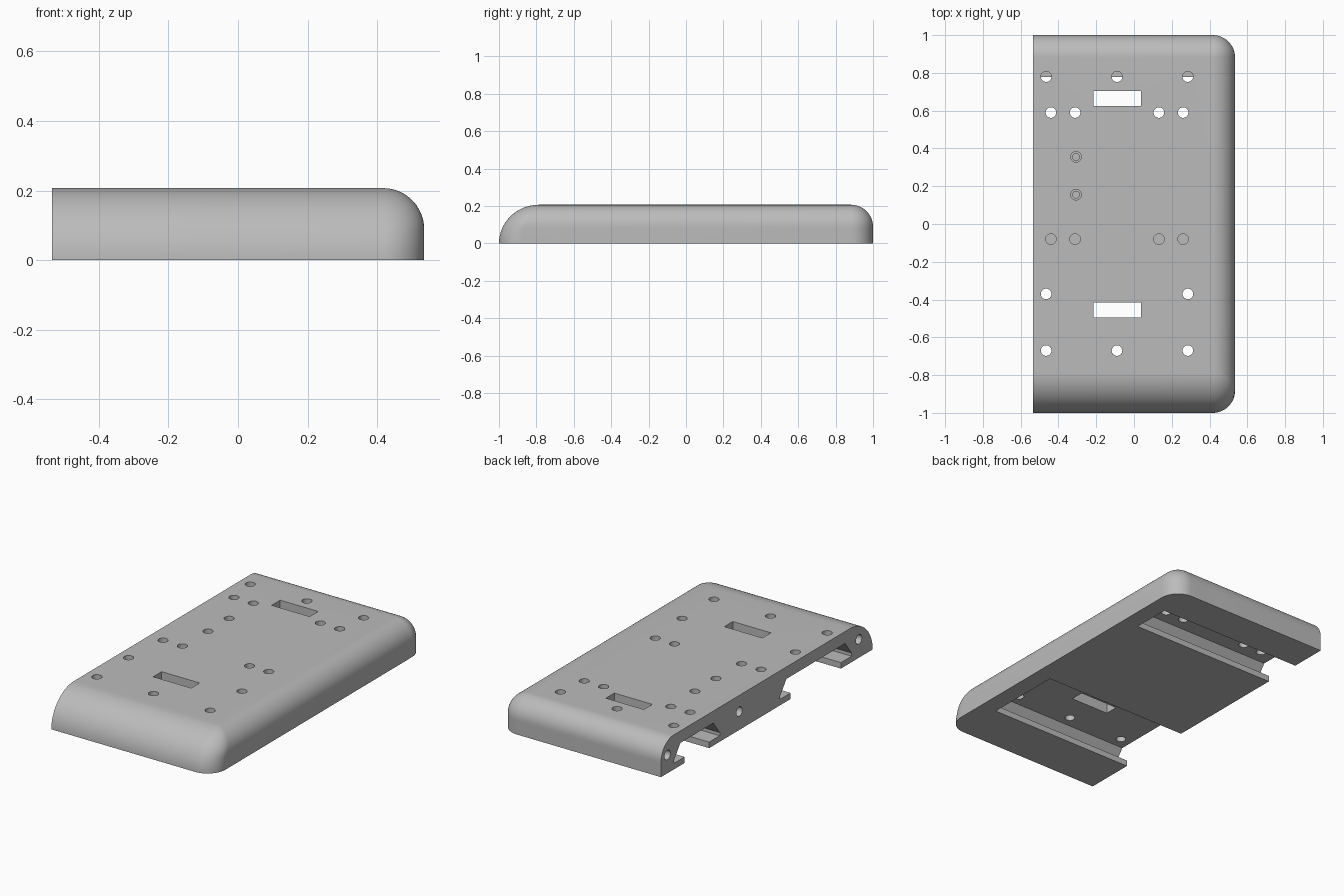
import bpy, bmesh
from math import sin, cos, sqrt, pi, radians
from mathutils import Matrix

cube = bpy.data.objects.get("Cube")
if cube:
    bpy.data.objects.remove(cube, do_unlink=True)

W, L, H = 0.535, 1.0, 0.207      # half width, half length, height
R, FRONT_R = 0.118, 0.215        # side/back fillet, front nose length
HOLE_R = 0.028

grey = bpy.data.materials.new("plain grey")
grey.use_nodes = True
grey.diffuse_color = (0.5, 0.5, 0.5, 1)
grey.node_tree.nodes["Principled BSDF"].inputs["Base Color"].default_value = (0.5, 0.5, 0.5, 1)


def make_object(name, bm):
    bmesh.ops.remove_doubles(bm, verts=bm.verts, dist=1e-5)
    bmesh.ops.recalc_face_normals(bm, faces=bm.faces)
    mesh = bpy.data.meshes.new(name)
    bm.to_mesh(mesh)
    bm.free()
    mesh.materials.append(grey)
    obj = bpy.data.objects.new(name, mesh)
    bpy.context.collection.objects.link(obj)
    return obj


# Body: stacked outlines, square on one long side and rounded on the other three
def outline(z):
    rise = max(0, z - (H - R))
    inset = R - sqrt(max(0, R * R - rise * rise))
    nose = FRONT_R * (1 - sqrt(max(0, 1 - (z / H) ** 2)))
    x, back, front, r = W - inset, L - inset, nose - L, R - inset
    arc = [radians(90 * i / 12) for i in range(13)]
    pts = [(-W, front)]
    pts += [(x - r + r * sin(a), front + r - r * cos(a)) for a in arc]
    pts += [(x - r + r * cos(a), back - r + r * sin(a)) for a in arc]
    return pts + [(-W, back)]


bm = bmesh.new()
levels = [H * sin(radians(90 * i / 24)) for i in range(25)]
rings = [[bm.verts.new((x, y, z)) for x, y in outline(z)] for z in levels]
n = len(rings[0])
for low, high in zip(rings, rings[1:]):
    for i in range(n - 1):
        j = i + 1
        bm.faces.new((low[i], low[j], high[j], high[i]))
bm.faces.new(rings[0])
bm.faces.new(rings[-1])
# the square side is one flat face
bm.faces.new([r[0] for r in rings] + [r[-1] for r in reversed(rings)])
body = make_object("mounting_plate", bm)


def cut(cutter):
    cutter.hide_render = True
    mod = body.modifiers.new("cut", 'BOOLEAN')
    mod.operation, mod.solver, mod.object = 'DIFFERENCE', 'EXACT', cutter
    bpy.context.view_layer.objects.active = body
    bpy.ops.object.modifier_apply(modifier=mod.name)
    bpy.data.objects.remove(cutter, do_unlink=True)


def prism(name, pts, x0, x1):
    bm = bmesh.new()
    face = bm.faces.new([bm.verts.new((x0, y, z)) for y, z in pts])
    ext = bmesh.ops.extrude_face_region(bm, geom=[face])
    moved = [v for v in ext["geom"] if isinstance(v, bmesh.types.BMVert)]
    bmesh.ops.translate(bm, verts=moved, vec=(x1 - x0, 0, 0))
    return make_object(name, bm)


def drill(x, y, z, depth, r=HOLE_R, along_x=False):
    bm = bmesh.new()
    turn = Matrix.Rotation(pi / 2, 4, 'Y') if along_x else Matrix()
    bmesh.ops.create_cone(bm, cap_ends=True, segments=32, radius1=r, radius2=r, depth=depth,
                          matrix=Matrix.Translation((x, y, z)) @ turn)
    cut(make_object("drill", bm))


# Undercut grooves in the underside, open at the square side
def groove(y0, y1):
    lip, ceil = 0.1, 0.04
    half = [(0, -0.05), (0, 0.036), (lip, 0.036), (lip, 0.055), (ceil, 0.135)]
    pts = [(y0 - d, z) for d, z in half] + [(y1 + d, z) for d, z in reversed(half)]
    cut(prism("groove", pts, -W - 0.1, 0.43))


groove(-0.70, -0.225)
groove(0.545, 0.777)

# Rectangular slots through to the grooves
for y in (-0.455, 0.665):
    cut(prism("slot", [(y - 0.04, 0.1), (y + 0.04, 0.1), (y + 0.04, 0.3), (y - 0.04, 0.3)],
              -0.215, 0.037))

# Screw holes from the top
wide, pairs = (-0.465, -0.09, 0.285), (-0.44, -0.312, 0.132, 0.26)
rows = [(0.78, wide), (-0.67, wide), (-0.37, wide[::2]), (0.59, pairs), (-0.08, pairs)]
for y, xs in rows:
    for x in xs:
        drill(x, y, 0.2, 0.2)

# Stepped blind holes
for y in (0.355, 0.155):
    drill(-0.307, y, H, 0.06)
    drill(-0.307, y, H, 0.2, r=0.018)

# Holes in the square side
for y in (0.94, 0.26, -0.87):
    drill(-W, y, 0.11, 0.3, along_x=True)

# Smooth fillets, crisp edges
for o in bpy.context.selected_objects:
    o.select_set(False)
body.select_set(True)
bpy.context.view_layer.objects.active = body
bpy.ops.object.shade_smooth_by_angle(angle=radians(30))
